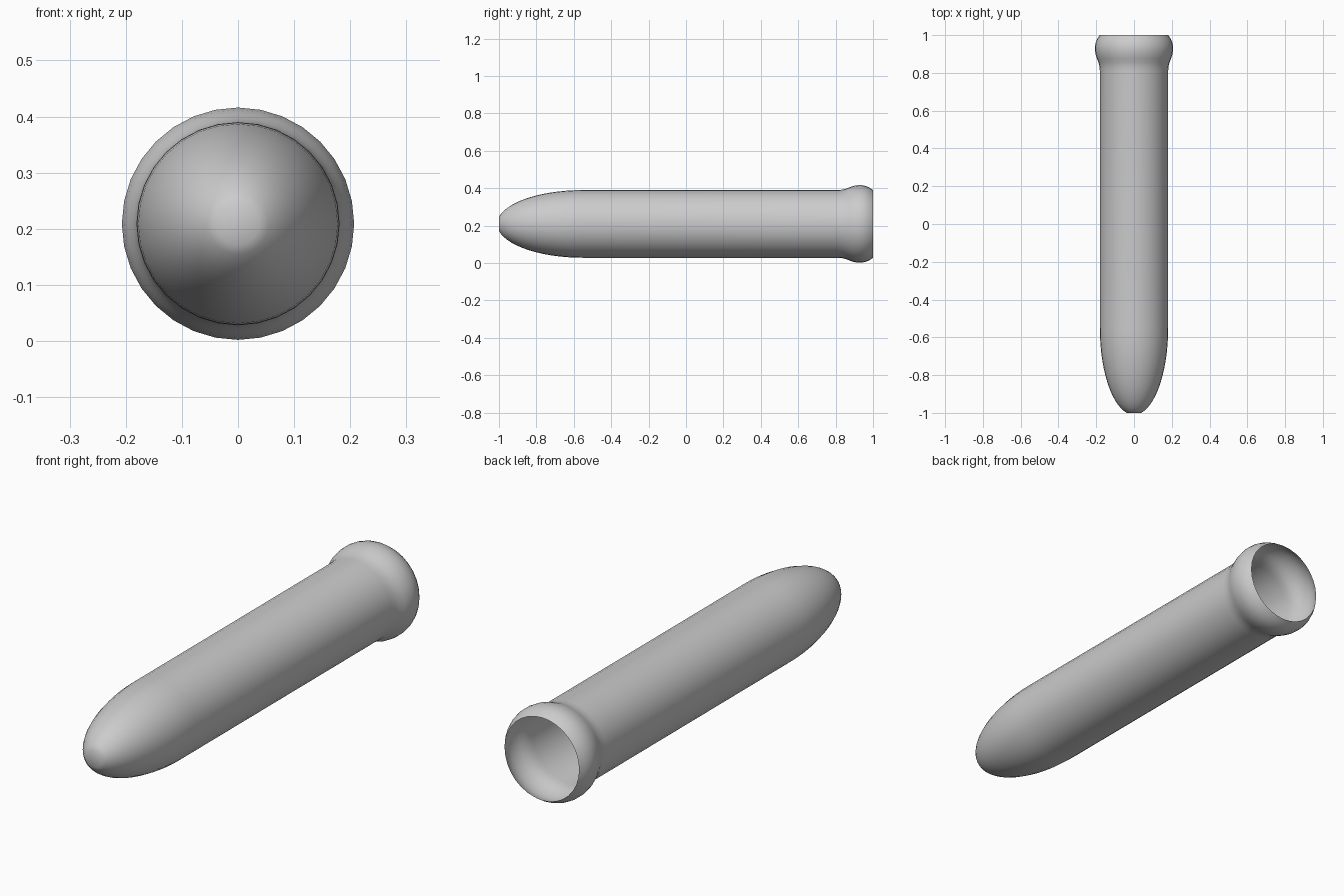
import bpy, bmesh, math

if "Cube" in bpy.data.objects:
    bpy.data.objects.remove(bpy.data.objects["Cube"], do_unlink=True)

SIDES = 32
BODY_R = 0.181
AXIS_Z = 0.209
NOSE_START, NOSE_LEN = -0.55, 0.46

# plain grey material
grey = bpy.data.materials.new("plain grey")
grey.use_nodes = True
colour = (0.6, 0.6, 0.6, 1)
grey.diffuse_color = colour
grey.node_tree.nodes["Principled BSDF"].inputs["Base Color"].default_value = colour

# profile as (y, radius): elliptical nose, straight body, bulging open rim
profile = []
STEPS = 14
last = math.asin(0.45 / NOSE_LEN)
for i in range(STEPS, -1, -1):
    a = last * i / STEPS
    profile.append((NOSE_START - NOSE_LEN * math.sin(a), BODY_R * math.cos(a)))
profile += [(0.81, BODY_R), (0.835, 0.183), (0.855, 0.188), (0.875, 0.196),
            (0.895, 0.203), (0.92, 0.207), (0.94, 0.207), (0.96, 0.203),
            (0.98, 0.195), (1.0, 0.181)]

# one thin shell swept round the y axis, closed at the nose
bm = bmesh.new()
rings = []
for y, r in profile:
    rings.append([bm.verts.new((r * math.sin(2 * math.pi * k / SIDES), y,
                                AXIS_Z + r * math.cos(2 * math.pi * k / SIDES)))
                  for k in range(SIDES)])
for a, b in zip(rings, rings[1:]):
    for k in range(SIDES):
        n = (k + 1) % SIDES
        bm.faces.new((a[k], a[n], b[n], b[k]))
tip = bm.verts.new((0, -1, AXIS_Z))
for k in range(SIDES):
    bm.faces.new((tip, rings[0][(k + 1) % SIDES], rings[0][k]))
bmesh.ops.recalc_face_normals(bm, faces=bm.faces)
# the nose cap must face forward
bm.faces.ensure_lookup_table()
if bm.faces[-1].normal.y > 0:
    bmesh.ops.reverse_faces(bm, faces=bm.faces)

mesh = bpy.data.meshes.new("hollow_tube")
bm.to_mesh(mesh)
bm.free()
mesh.materials.append(grey)
tube = bpy.data.objects.new("hollow_tube", mesh)
bpy.context.collection.objects.link(tube)

bpy.context.view_layer.objects.active = tube
tube.select_set(True)
bpy.ops.object.shade_smooth_by_angle(angle=math.radians(60))
